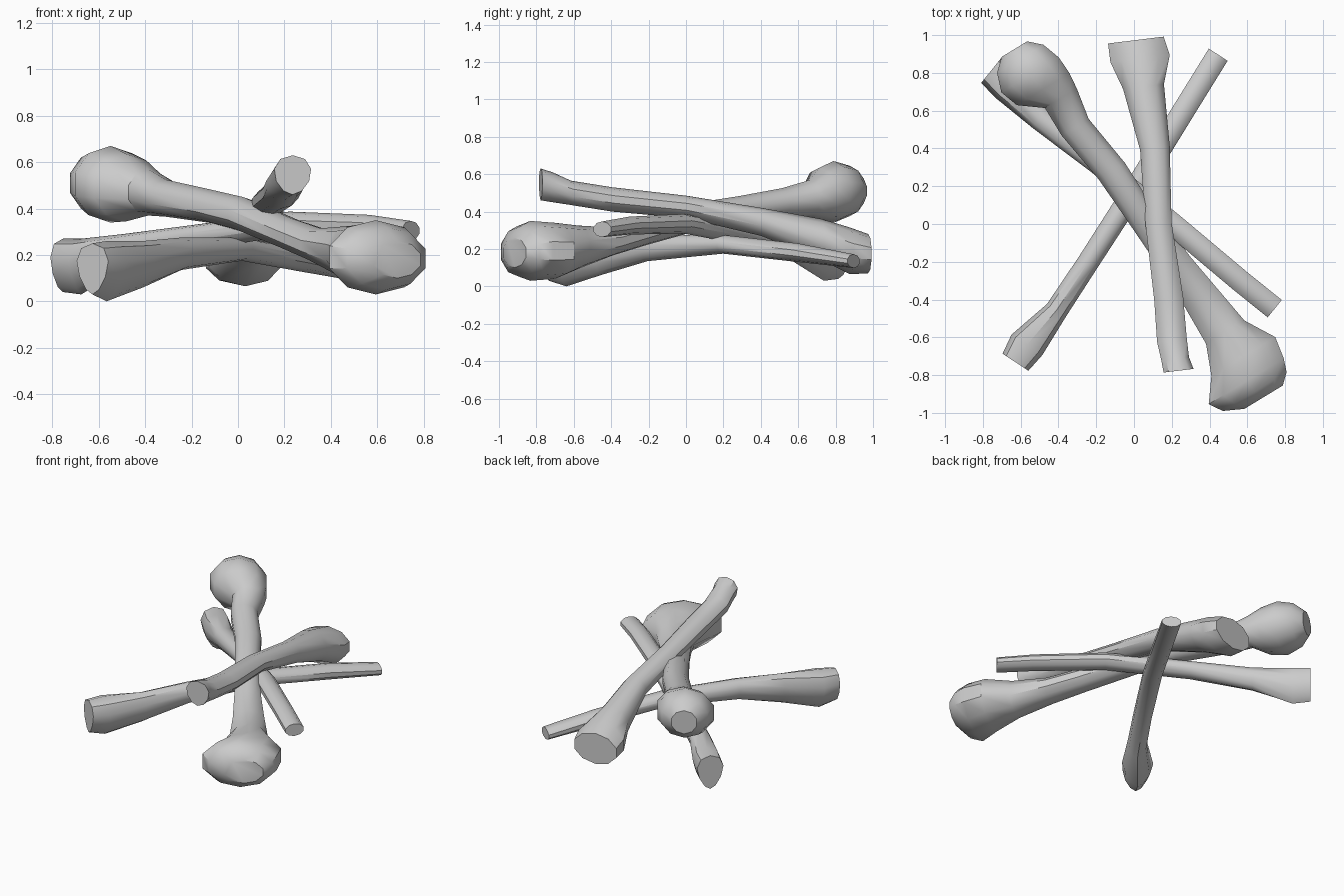
import bpy, bmesh, math
from mathutils import Vector

SIDES = 10


def bone(name, origin, heading, stations):
    """Loft rings along a heading: (along, sideways, z, half width, half height, taper towards bottom)."""
    d = Vector((heading[0], heading[1], 0)).normalized()
    side = Vector((-d.y, d.x, 0))
    bm = bmesh.new()
    rings = []
    for a, p, z, w, h, taper in stations:
        ring = []
        for i in range(SIDES):
            t = 2 * math.pi * (i + 0.5) / SIDES
            u, v = math.cos(t) * 1.04, math.sin(t)
            u *= 1 - taper * (1 - v) / 2
            pos = Vector((origin[0], origin[1], z)) + d * a + side * (p + u * w)
            ring.append(bm.verts.new(pos + Vector((0, 0, v * h))))
        rings.append(ring)
    for r0, r1 in zip(rings, rings[1:]):
        for i in range(SIDES):
            j = (i + 1) % SIDES
            bm.faces.new((r0[i], r0[j], r1[j], r1[i]))
    bm.faces.new(rings[0][::-1])
    bm.faces.new(rings[-1])
    bmesh.ops.recalc_face_normals(bm, faces=bm.faces)
    me = bpy.data.meshes.new(name)
    bm.to_mesh(me)
    bm.free()
    ob = bpy.data.objects.new(name, me)
    bpy.context.collection.objects.link(ob)
    bpy.ops.object.select_all(action='DESELECT')
    ob.select_set(True)
    bpy.context.view_layer.objects.active = ob
    bpy.ops.object.shade_smooth_by_angle(angle=math.radians(40))
    return ob


# Large bone with a ball head and a broad knuckle end
bone("large_bone", (0, 0), (0.52, -0.855), [
    (-1.12, -0.06, 0.51, 0.08, 0.08, 0),
    (-1.06, -0.06, 0.51, 0.145, 0.135, 0),
    (-0.96, -0.06, 0.505, 0.18, 0.165, 0),
    (-0.86, -0.04, 0.49, 0.165, 0.145, 0),
    (-0.77, 0.015, 0.47, 0.10, 0.10, 0),
    (-0.60, 0.00, 0.445, 0.085, 0.08, 0),
    (-0.30, 0.045, 0.41, 0.083, 0.072, 0),
    (-0.05, 0.055, 0.375, 0.078, 0.075, 0),
    (0.30, 0.08, 0.29, 0.085, 0.07, 0),
    (0.52, 0.10, 0.24, 0.10, 0.075, 0),
    (0.74, 0.115, 0.21, 0.12, 0.115, 0),
    (0.90, 0.13, 0.19, 0.20, 0.15, 0),
    (1.02, 0.075, 0.19, 0.235, 0.16, 0),
    (1.09, 0.085, 0.185, 0.20, 0.135, 0),
    (1.14, 0.11, 0.18, 0.12, 0.08, 0),
])

# Upper bone resting across the top of the pile
bone("upper_bone", (0.02, 0.975), (0.215, -1.745), [
    (0.00, -0.01, 0.175, 0.15, 0.105, 0),
    (0.10, 0.00, 0.19, 0.16, 0.125, 0),
    (0.25, 0.00, 0.25, 0.11, 0.11, 0),
    (0.58, 0.02, 0.345, 0.08, 0.075, 0),
    (0.98, -0.01, 0.425, 0.07, 0.06, 0),
    (1.38, -0.005, 0.465, 0.078, 0.065, 0),
    (1.60, -0.015, 0.50, 0.08, 0.065, 0),
    (1.70, -0.01, 0.53, 0.08, 0.08, 0.2),
    (1.765, 0.00, 0.545, 0.09, 0.085, 0.3),
])

# Slim bone on the ground, broken square at the thin end
bone("lower_bone", (-0.60, -0.69), (1.045, 1.585), [
    (-0.05, 0.00, 0.14, 0.10, 0.11, 0.5),
    (0.06, 0.00, 0.13, 0.125, 0.13, 0.6),
    (0.30, -0.03, 0.16, 0.068, 0.10, 0.3),
    (0.60, -0.03, 0.205, 0.06, 0.07, 0.1),
    (1.08, -0.025, 0.225, 0.06, 0.05, 0),
    (1.55, -0.01, 0.18, 0.06, 0.05, 0),
    (1.90, 0.00, 0.135, 0.06, 0.037, 0),
])

# Slim bone leaning through the middle of the pile
bone("middle_bone", (-0.76, 0.76), (1.495, -1.20), [
    (-0.03, 0.045, 0.155, 0.105, 0.115, 0.5),
    (0.08, 0.035, 0.15, 0.115, 0.12, 0.6),
    (0.33, 0.01, 0.215, 0.075, 0.075, 0.3),
    (0.72, 0.015, 0.275, 0.06, 0.055, 0),
    (1.25, 0.01, 0.335, 0.06, 0.052, 0),
    (1.70, 0.00, 0.325, 0.06, 0.048, 0),
    (1.93, 0.00, 0.305, 0.06, 0.042, 0),
])
